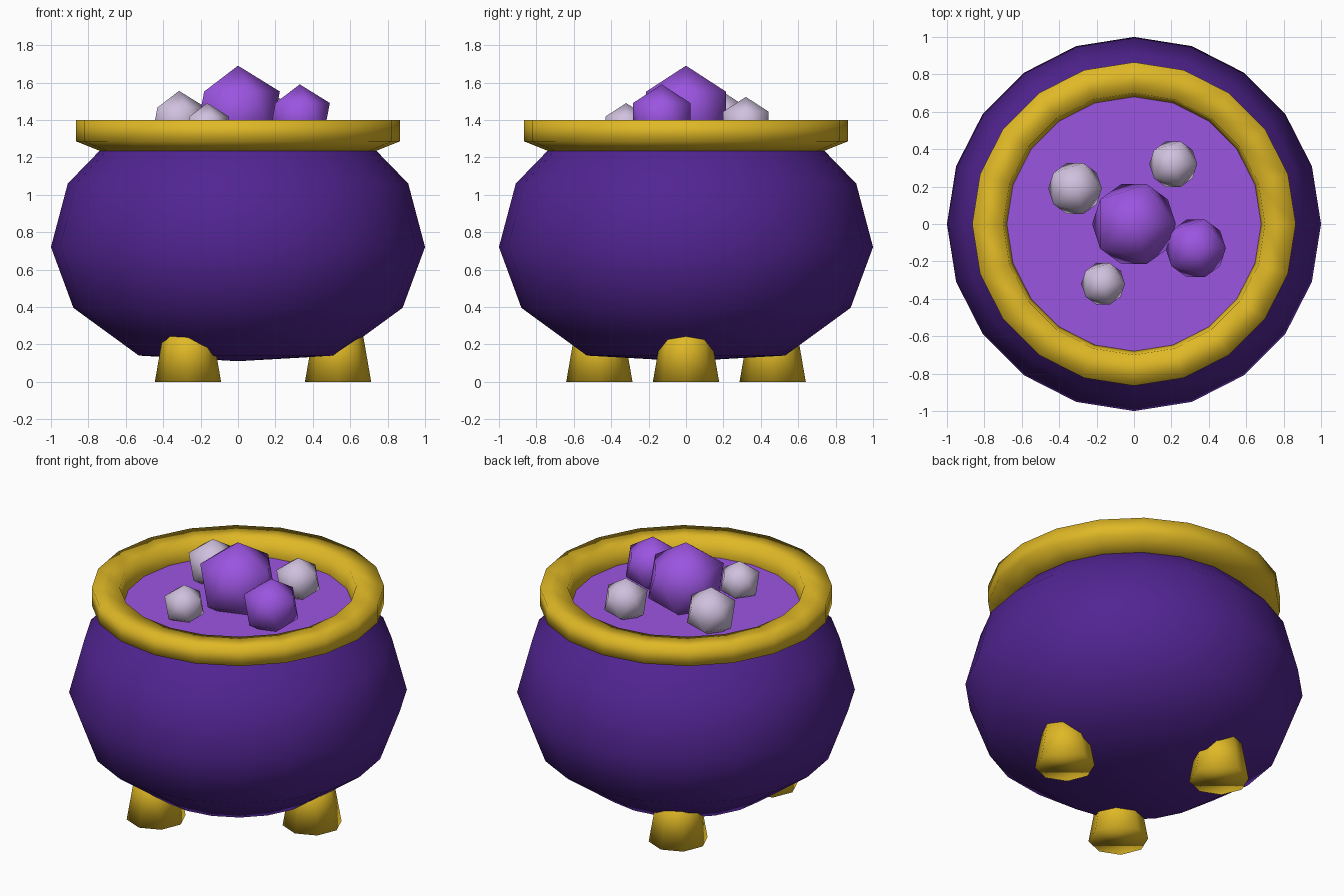
import bpy
import bmesh
import math
from mathutils import Matrix, Vector

if "Cube" in bpy.data.objects:
    bpy.data.objects.remove(bpy.data.objects["Cube"], do_unlink=True)

SIDES = 20


def material(name, rgb):
    mat = bpy.data.materials.new(name)
    mat.use_nodes = True
    color = (*rgb, 1.0)
    mat.diffuse_color = color
    mat.node_tree.nodes["Principled BSDF"].inputs["Base Color"].default_value = color
    return mat


def finish(name, bm, mat, location=(0, 0, 0)):
    """Turn a bmesh into a smooth-shaded object."""
    bmesh.ops.recalc_face_normals(bm, faces=bm.faces)
    for face in bm.faces:
        face.smooth = True
    mesh = bpy.data.meshes.new(name)
    bm.to_mesh(mesh)
    bm.free()
    mesh.materials.append(mat)
    obj = bpy.data.objects.new(name, mesh)
    obj.location = location
    bpy.context.collection.objects.link(obj)
    return obj


def lathe(name, profile, mat, closed=False):
    """Spin a (radius, height) profile around the z axis."""
    bm = bmesh.new()
    verts = [bm.verts.new((r, 0, z)) for r, z in profile]
    pairs = list(zip(verts, verts[1:]))
    if closed:
        pairs.append((verts[-1], verts[0]))
    edges = [bm.edges.new(pair) for pair in pairs]
    bmesh.ops.spin(bm, geom=verts + edges, cent=(0, 0, 0), axis=(0, 0, 1),
                   angle=math.tau, steps=SIDES)
    bmesh.ops.remove_doubles(bm, verts=bm.verts, dist=0.0005)
    return finish(name, bm, mat)


purple_pot = material("deep purple", (0.084, 0.018, 0.29))
gold = material("gold", (0.74, 0.48, 0.019))
violet = material("bright violet", (0.33, 0.09, 0.75))
pale = material("pale lilac", (0.63, 0.53, 0.73))

# Round pot body
lathe("pot_body", [(0, 0.11), (0.53, 0.14), (0.88, 0.395), (1.0, 0.72),
                   (0.91, 1.06), (0.74, 1.235)], purple_pot)

# Heavy rim with an inner wall
lathe("rim", [(0.74, 1.235), (0.865, 1.285), (0.865, 1.40),
              (0.70, 1.40), (0.68, 1.285), (0.69, 1.235)], gold, closed=True)

# Liquid surface
bm = bmesh.new()
bmesh.ops.create_circle(bm, cap_ends=True, segments=SIDES, radius=0.69)
bmesh.ops.rotate(bm, verts=bm.verts, matrix=Matrix.Rotation(math.tau / 4, 3, "Z"))
finish("liquid", bm, violet, (0, 0, 1.285))

# Three tapered feet, sunk into the pot
for i, label in enumerate(("left", "back_right", "front_right")):
    angle = math.tau * i / 3
    bm = bmesh.new()
    bmesh.ops.create_cone(bm, cap_ends=True, segments=8, radius1=0.177,
                          radius2=0.125, depth=0.3)
    spot = Vector((math.cos(angle), math.sin(angle), 0)) * 0.535
    finish(label + "_foot", bm, gold, (spot.x, spot.y, 0.15))

# Faceted lumps floating in the liquid: name, radius, position, material
lumps = [
    ("large_gem", 0.25, (0, 0, 1.44), violet),
    ("small_gem", 0.18, (0.33, -0.13, 1.41), violet),
    ("right_bubble", 0.16, (-0.315, 0.19, 1.395), pale),
    ("back_bubble", 0.143, (0.21, 0.32, 1.38), pale),
    ("front_bubble", 0.13, (-0.165, -0.32, 1.36), pale),
]
for name, radius, place, mat in lumps:
    bm = bmesh.new()
    bmesh.ops.create_icosphere(bm, subdivisions=1, radius=radius)
    finish(name, bm, mat, place)
